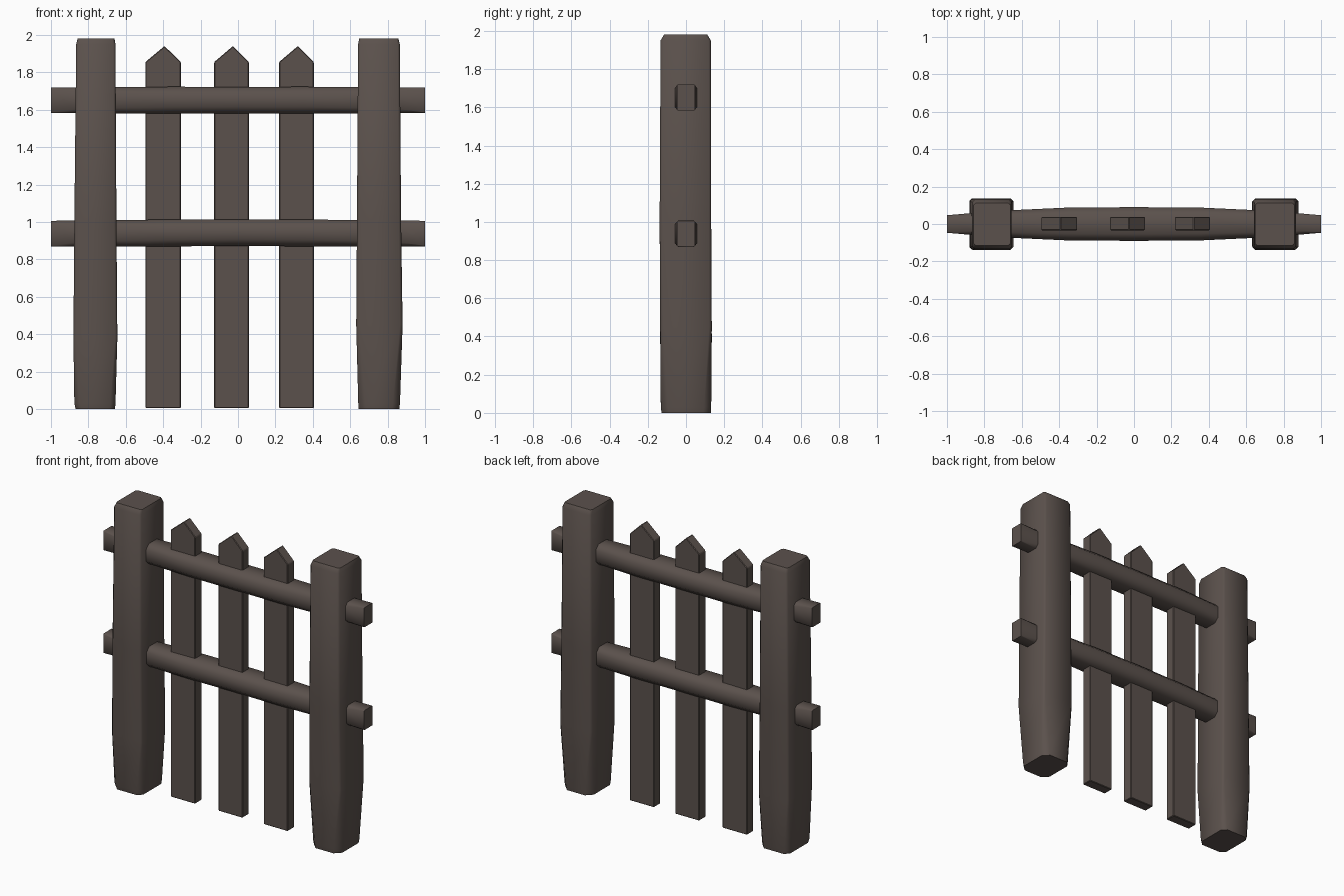
import bpy, bmesh, math

if "Cube" in bpy.data.objects:
    bpy.data.objects.remove(bpy.data.objects["Cube"])

wood = bpy.data.materials.new("dark_wood")
wood.diffuse_color = (0.105, 0.083, 0.073, 1)
wood.use_nodes = True
wood.node_tree.nodes["Principled BSDF"].inputs["Base Color"].default_value = wood.diffuse_color


def loft(name, rings, smooth=True):
    """Skin a list of equal-length closed rings and cap both ends."""
    bm = bmesh.new()
    vs = [[bm.verts.new(p) for p in r] for r in rings]
    n = len(vs[0])
    for a, b in zip(vs, vs[1:]):
        for i in range(n):
            j = (i + 1) % n
            bm.faces.new((a[i], a[j], b[j], b[i]))
    bm.faces.new(vs[0])
    bm.faces.new(vs[-1])
    bmesh.ops.recalc_face_normals(bm, faces=bm.faces)
    me = bpy.data.meshes.new(name)
    bm.to_mesh(me)
    bm.free()
    ob = bpy.data.objects.new(name, me)
    bpy.context.collection.objects.link(ob)
    me.materials.append(wood)
    if smooth:
        bpy.ops.object.select_all(action='DESELECT')
        ob.select_set(True)
        bpy.context.view_layer.objects.active = ob
        bpy.ops.object.shade_smooth_by_angle(angle=math.radians(50))
    return ob


def octagon(a0, a1, b0, b1, ca, cb):
    """Rectangle with cut corners (ca along a, cb along b)."""
    return [(a0 + ca, b0), (a1 - ca, b0), (a1, b0 + cb), (a1, b1 - cb),
            (a1 - ca, b1), (a0 + ca, b1), (a0, b1 - cb), (a0, b0 + cb)]


# Posts: z, x0, x1, y0, y1, corner cut
posts = {
    "left_post": [
        (0.0, -0.868, -0.658, -0.128, 0.128, 0.03),
        (0.03, -0.875, -0.655, -0.132, 0.13, 0.028),
        (0.38, -0.88, -0.645, -0.135, 0.135, 0.012),
        (1.0, -0.875, -0.65, -0.138, 0.132, 0.012),
        (1.95, -0.865, -0.655, -0.133, 0.13, 0.012),
        (1.98, -0.858, -0.66, -0.115, 0.112, 0.012)],
    "right_post": [
        (0.0, 0.645, 0.862, -0.128, 0.13, 0.04),
        (0.03, 0.643, 0.866, -0.132, 0.132, 0.038),
        (0.45, 0.632, 0.88, -0.135, 0.135, 0.014),
        (1.0, 0.636, 0.872, -0.138, 0.132, 0.012),
        (1.95, 0.642, 0.865, -0.133, 0.13, 0.012),
        (1.98, 0.648, 0.858, -0.115, 0.112, 0.012)],
}
for name, rows in posts.items():
    loft(name, [[(x, y, z) for x, y in octagon(x0, x1, y0, y1, c, c)]
                for z, x0, x1, y0, y1, c in rows])

# Rails: eight-sided, swollen in the middle, with tapered ends through the posts
half = [(1.0, 0.047, 0.068, 0.004), (0.87, 0.058, 0.069, 0.02),
        (0.65, 0.074, 0.07, 0.03), (0.35, 0.088, 0.072, 0.036)]
stations = ([(-x, w, h, c) for x, w, h, c in half] + [(0, 0.09, 0.071, 0.036)]
            + half[::-1])
for name, zc, sag in (("upper_rail", 1.651, 0.0), ("lower_rail", 0.938, 0.005)):
    loft(name, [[(x, y, z) for y, z in octagon(
        -w, w, zc - h + sag * (1 - abs(x)), zc + h + sag * (1 - abs(x)), c, c)]
        for x, w, h, c in stations])

# Pickets: pointed boards
for i, (x0, x1) in enumerate(((-0.495, -0.305), (-0.127, 0.058), (0.22, 0.405))):
    xm = (x0 + x1) / 2 + 0.007
    outline = [(x0, 0.005), (x1, 0.005), (x1, 1.855), (xm, 1.94), (x0, 1.855)]
    board = loft(f"picket_{i + 1}", [[(x, y, z) for x, z in outline]
                                     for y in (-0.034, 0.038)], smooth=False)
    bev = board.modifiers.new("worn_edges", 'BEVEL')
    bev.width = 0.004
    bev.segments = 1
